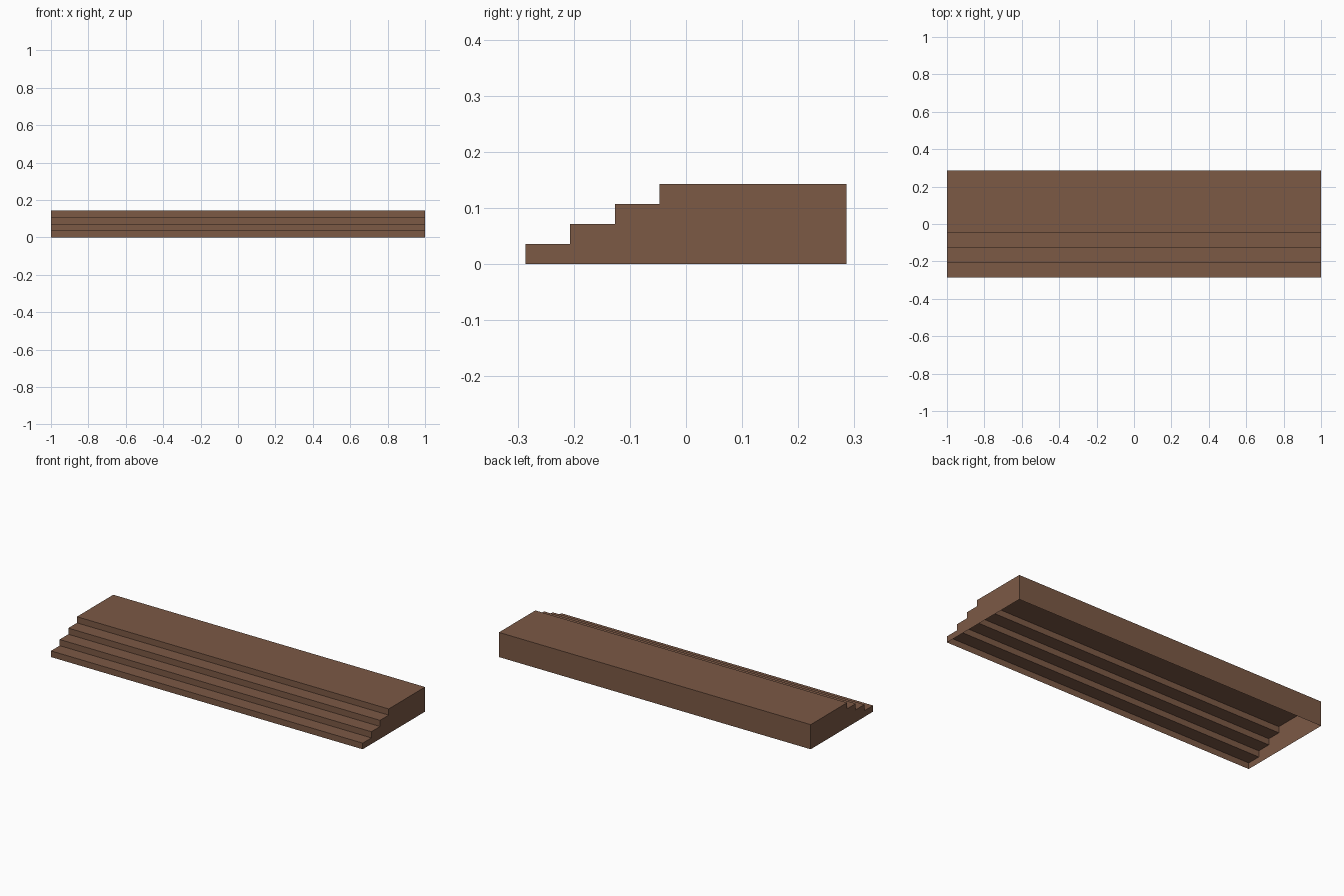
import bpy
import bmesh

cube = bpy.data.objects.get("Cube")
if cube:
    bpy.data.objects.remove(cube, do_unlink=True)

# Brown material
brown = bpy.data.materials.new("warm_brown")
brown.use_nodes = True
colour = (0.2, 0.1, 0.06, 1.0)
brown.diffuse_color = colour
shader = next(n for n in brown.node_tree.nodes if n.type == 'BSDF_PRINCIPLED')
shader.inputs["Base Color"].default_value = colour
shader.inputs["Roughness"].default_value = 0.9

# Overall sizes
HALF_WIDTH = 1.0
HALF_DEPTH = 0.2857
STEPS = 4
RISE = 0.1429 / STEPS
TREAD = 0.0794

# Stair profile from the front foot, up the steps, over the landing, down the back
profile = []
for i in range(STEPS):
    y = -HALF_DEPTH + i * TREAD
    profile += [(y, i * RISE), (y, (i + 1) * RISE)]
profile += [(HALF_DEPTH, STEPS * RISE), (HALF_DEPTH, 0)]

# The bottom stays open, so the steps form a hollow shell
bm = bmesh.new()
right = []
left = []
for i, (y, z) in enumerate(profile):
    right.append(bm.verts.new((-HALF_WIDTH, y, z)))
    left.append(bm.verts.new((HALF_WIDTH, y, z)))
for i in range(len(profile) - 1):
    bm.faces.new((right[i], left[i], left[i + 1], right[i + 1]))

# End walls
bm.faces.new(right)
bm.faces.new(left[::-1])

mesh = bpy.data.meshes.new("wide_steps")
bm.to_mesh(mesh)
bm.free()
mesh.materials.append(brown)
steps = bpy.data.objects.new("wide_steps", mesh)
bpy.context.collection.objects.link(steps)
